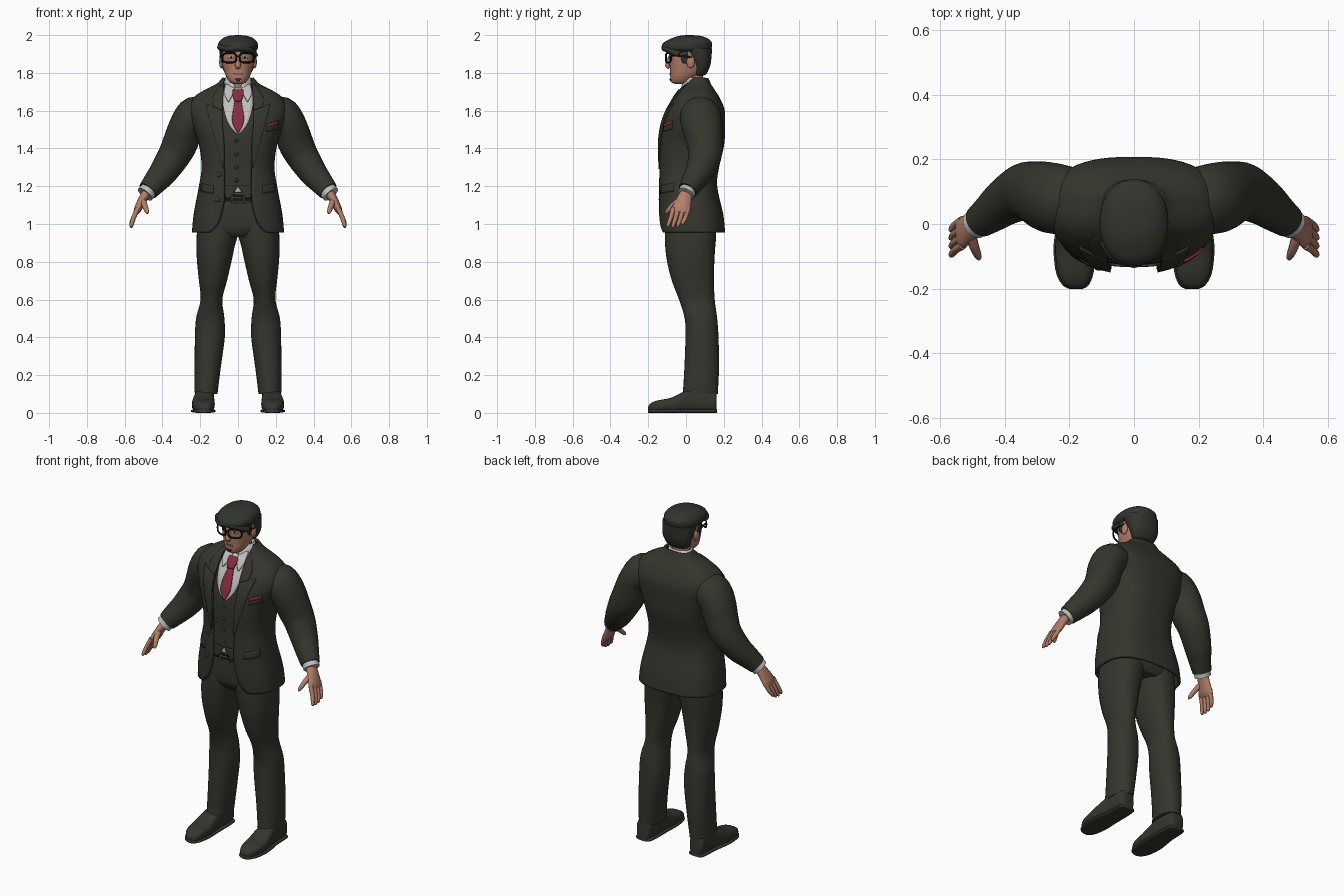
import bpy, bmesh, math
from mathutils import Vector

def mat(name, r, g, b):
    m = bpy.data.materials.new(name)
    m.diffuse_color = (r, g, b, 1)
    return m

SUIT = mat("suit_cloth", .036, .036, .027)
HAIR = mat("dark_hair", .032, .034, .026)
SKIN = mat("skin", .45, .21, .14)
SHIRT = mat("shirt_grey", .52, .52, .52)
TIE = mat("tie_red", .24, .026, .05)
BLACK = mat("frame_black", .008, .008, .008)
BUCKLE = mat("buckle_tan", .30, .17, .11)
LIP = mat("lip", .28, .10, .075)

# ---------- helpers ----------
def smooth(rows, steps=5):
    """Catmull-Rom interpolation between rows of numbers."""
    out = []
    for i in range(len(rows) - 1):
        p0, p1, p2, p3 = (rows[max(0, min(len(rows) - 1, i + k))] for k in (-1, 0, 1, 2))
        for s in range(steps):
            t = s / steps
            out.append([.5 * (2 * b + (c - a) * t + (2 * a - 5 * b + 4 * c - d) * t * t
                              + (3 * b - a - 3 * c + d) * t ** 3) for a, b, c, d in zip(p0, p1, p2, p3)])
    return out + [list(rows[-1])]

def at(rows, z):
    """Row at height z, linear between dense rows."""
    z = max(rows[0][0], min(rows[-1][0], z))
    for a, b in zip(rows, rows[1:]):
        if a[0] <= z <= b[0]:
            t = (z - a[0]) / max(b[0] - a[0], 1e-6)
            return [p + (q - p) * t for p, q in zip(a, b)]
    return rows[-1]

def spow(v, p):
    return math.copysign(abs(v) ** p, v)

def loft(name, rings, m, closed=True, thick=0):
    bm = bmesh.new()
    vs = [[bm.verts.new(p) for p in r] for r in rings]
    n = len(rings[0])
    for a, b in zip(vs, vs[1:]):
        for i in range(n if closed else n - 1):
            j = (i + 1) % n
            bm.faces.new((a[i], a[j], b[j], b[i]))
    if closed:
        bm.faces.new(vs[0])
        bm.faces.new(vs[-1])
    bmesh.ops.recalc_face_normals(bm, faces=bm.faces)
    me = bpy.data.meshes.new(name)
    bm.to_mesh(me)
    bm.free()
    me.materials.append(m)
    ob = bpy.data.objects.new(name, me)
    bpy.context.collection.objects.link(ob)
    if thick:
        mod = ob.modifiers.new("thickness", 'SOLIDIFY')
        mod.thickness, mod.offset = thick, 0
    return ob

def oval(z, xa, xb, yf, yb, p=.8, n=40, a0=None):
    """Rounded-box ring; a0 opens the front by that angle."""
    cx, rx, cy, ry = (xa + xb) / 2, (xb - xa) / 2, (yf + yb) / 2, (yb - yf) / 2
    angs = ([2 * math.pi * i / n for i in range(n)] if a0 is None else
            [a0 + (2 * math.pi - 2 * a0) * i / n for i in range(n + 1)])
    return [(cx + rx * spow(math.sin(a), p), cy - ry * spow(math.cos(a), p), z) for a in angs]

def body(name, rows, m, p=.8):
    return loft(name, [oval(z, -r, r, f, b, p) for z, r, f, b in rows], m)

def tube(name, rows, m, s=1, n=20, steps=4):
    """Tube through rows (x, y, z, radius in the xz plane, radius along y)."""
    rows = smooth(rows, steps)
    c = [Vector(r[:3]) for r in rows]
    rings = []
    for i, r in enumerate(rows):
        t = (c[min(i + 1, len(c) - 1)] - c[max(i - 1, 0)]).normalized()
        u = t.cross(Vector((0, 1, 0))).normalized()
        v = u.cross(t)
        pts = [c[i] + u * r[3] * math.cos(k * math.tau / n) + v * r[4] * math.sin(k * math.tau / n) for k in range(n)]
        rings.append([(q.x * s, q.y, q.z) for q in pts])
    return loft(name, rings, m)

def surf(rows, p, x, z):
    _, r, f, b = at(rows, z)
    k = min(abs(x) / max(r, .001), .99)
    return (f + b) / 2 - (b - f) / 2 * (1 - k ** (2 / p)) ** (p / 2)

def plate(name, edges, base, off, m, s=1, thick=.008, cols=8):
    """Cloth plate over a body front, edges = (x0, z0, x1, z1) per row."""
    rows, p = base
    rings = []
    for x0, z0, x1, z1 in smooth(edges, 3):
        ring = []
        for i in range(cols + 1):
            x, z = x0 + (x1 - x0) * i / cols, z0 + (z1 - z0) * i / cols
            ring.append((s * x, surf(rows, p, x, z) - off, z))
        rings.append(ring)
    return loft(name, rings, m, False, thick)

def blob(name, loc, size, m):
    bpy.ops.mesh.primitive_uv_sphere_add(segments=16, ring_count=10, location=loc)
    ob = bpy.context.object
    ob.name, ob.scale = name, size
    ob.data.materials.append(m)

def wire(name, pts, r, m, cyclic=False):
    cu = bpy.data.curves.new(name, 'CURVE')
    cu.dimensions, cu.bevel_depth, cu.bevel_resolution, cu.use_fill_caps = '3D', r, 2, True
    sp = cu.splines.new('POLY')
    sp.points.add(len(pts) - 1)
    for q, c in zip(sp.points, pts):
        q.co = (*c, 1)
    sp.use_cyclic_u = cyclic
    cu.materials.append(m)
    ob = bpy.data.objects.new(name, cu)
    bpy.context.collection.objects.link(ob)
    bpy.ops.object.select_all(action='DESELECT')
    bpy.context.view_layer.objects.active = ob
    ob.select_set(True)
    bpy.ops.object.convert(target='MESH')

# ---------- jacket and waistcoat: (z, half width, front y, back y) ----------
JP = .75
jacket = smooth([(.955, .237, -.135, .20), (1.05, .228, -.14, .19), (1.2, .20, -.14, .158), (1.3, .186, -.137, .168),
                 (1.42, .20, -.14, .195), (1.52, .235, -.127, .20), (1.60, .257, -.098, .198), (1.66, .235, -.062, .175),
                 (1.70, .18, -.035, .15), (1.735, .112, -.005, .128), (1.77, .078, .02, .112)])
opening = smooth([(.955, .15), (1.0, .105), (1.1, .075), (1.2, .07), (1.4, .075), (1.6, .085), (1.70, .078), (1.77, .075)])
rings = []
for z, r, f, b in jacket:
    k = min(at(opening, z)[1] / r, .93)
    rings.append(oval(z, -r, r, f, b, JP, 56, math.asin(k ** (1 / JP))))
loft("jacket", rings, SUIT, False, .014)
vest = [[z, r - .015, f + .014, b - .015] for z, r, f, b in jacket if 1.165 < z < 1.745]
body("waistcoat", vest, SUIT, JP)
J, V = (jacket, JP), (vest, JP)

# ---------- shirt, collar and tie ----------
plate("shirt_front", [(-.003, 1.475, .003, 1.475), (-.045, 1.52, .045, 1.52), (-.07, 1.58, .07, 1.58),
                      (-.082, 1.66, .082, 1.66), (-.07, 1.73, .07, 1.73)], V, .004, SHIRT)
loft("collar_band", [oval(z, -r, r, f, b, .95, 32, .25) for z, r, f, b in
                     ((1.69, .078, -.03, .115), (1.735, .07, -.02, .108), (1.775, .064, .0, .10))], SHIRT, False, .008)
plate("tie_blade", [(-.003, 1.483, .003, 1.483), (-.026, 1.525, .026, 1.525), (-.031, 1.57, .031, 1.57),
                    (-.017, 1.655, .017, 1.655)], V, .012, TIE)
plate("tie_knot", [(-.017, 1.65, .017, 1.65), (-.03, 1.69, .03, 1.69), (-.026, 1.708, .026, 1.708)], V, .02, TIE, thick=.014)

# ---------- trousers: legs as (z, inner x, outer x, front y, back y) ----------
body("trouser_seat", smooth([(.93, .12, -.08, .14), (.97, .205, -.108, .163), (1.05, .208, -.115, .16), (1.2, .178, -.11, .13)]), SUIT)
leg = smooth([(.10, .108, .228, -.02, .168), (.13, .105, .23, -.015, .17), (.25, .09, .23, -.008, .175),
              (.4, .07, .228, -.003, .172), (.5, .072, .222, -.007, .165), (.6, .083, .198, -.037, .152),
              (.7, .058, .207, -.075, .148), (.8, .035, .217, -.10, .15), (.88, .018, .22, -.11, .155),
              (.95, .0, .218, -.112, .16), (1.05, .0, .208, -.112, .155)])
shoe = smooth([(-.20, .165, .195, .032), (-.188, .145, .216, .05), (-.15, .13, .236, .066), (-.08, .123, .244, .08),
               (-.02, .125, .238, .108), (.04, .126, .228, .128), (.10, .126, .225, .128), (.15, .132, .221, .12),
               (.162, .143, .21, .10)])

def shoe_part(name, s, grow, z0, flat):
    rings = []
    for y, xi, xo, zt in shoe:
        c, h, zt = (xi + xo) / 2, (xo - xi) / 2 + grow, flat or zt
        rings.append([(s * (c + h * spow(math.sin(a), .65)), y * (1 + grow), z0 + (zt - z0) * (.5 - .5 * spow(math.cos(a), .65)))
                      for a in (k * math.tau / 24 for k in range(24))])
    loft(name, rings, SUIT)

body("belt", [(1.118, .198, -.119, .145), (1.155, .19, -.119, .14)], BLACK)
wire("buckle_frame", [(x, -.123, z) for x, z in ((-.031, 1.115), (.031, 1.115), (.031, 1.16), (-.031, 1.16))], .005, BUCKLE, True)
wire("buckle_pin", [(-.03, -.125, 1.138), (.02, -.125, 1.138)], .004, BUCKLE)
plate("shirt_gap", [(-.02, 1.168, .02, 1.168), (-.002, 1.195, .002, 1.195)], V, .004, SHIRT, thick=.006)

for s, side in ((1, "left"), (-1, "right")):
    loft(side + "_trouser_leg", [oval(z, min(s * a, s * b), max(s * a, s * b), f, k, .9, 32) for z, a, b, f, k in leg], SUIT)
    shoe_part(side + "_shoe", s, 0, .006, 0)
    shoe_part(side + "_sole", s, .005, 0, .02)
    # jacket details
    plate(side + "_lapel", [(.073, 1.29, .078, 1.30), (.073, 1.42, .12, 1.45), (.082, 1.53, .16, 1.59), (.083, 1.60, .17, 1.635)],
          J, .010, SUIT, s)
    plate(side + "_lapel_top", [(.083, 1.60, .125, 1.615), (.08, 1.65, .135, 1.665), (.076, 1.72, .088, 1.738)], J, .010, SUIT, s)
    plate(side + "_pocket_flap", [(.13, 1.16, .196, 1.172), (.13, 1.20, .19, 1.215)], J, .009, SUIT, s)
    plate(side + "_waistcoat_point", [(.045, 1.135, .052, 1.135), (.02, 1.165, .10, 1.165), (.004, 1.2, .10, 1.2)], V, .003, SUIT, s)
    plate(side + "_collar_flap", [(.048, 1.648, .054, 1.65), (.026, 1.69, .072, 1.69), (.014, 1.735, .066, 1.74)], V, .016, SHIRT, s)
    # sleeve, cuff and hand
    tube(side + "_sleeve", [(.17, .07, 1.57, .085, .10), (.225, .075, 1.572, .104, .108), (.272, .085, 1.52, .092, .108),
                            (.305, .098, 1.43, .093, .096), (.34, .10, 1.36, .086, .088), (.395, .07, 1.275, .075, .074),
                            (.44, .035, 1.22, .064, .061), (.477, .008, 1.176, .054, .051)], SUIT, s, 28)
    tube(side + "_cuff", [(.455, .022, 1.20, .046, .046), (.492, -.002, 1.157, .047, .045)], SHIRT, s, 24)
    tube(side + "_palm", [(.48, .005, 1.17, .026, .032), (.505, -.01, 1.13, .023, .04), (.53, -.025, 1.08, .02, .05),
                          (.541, -.03, 1.058, .013, .044)], SKIN, s)
    for i, name in enumerate(("index", "middle", "ring", "little")):
        y, d = -.066 + .026 * i, (.004, 0, .003, .016)[i]
        tube(f"{side}_{name}_finger", [(.53, y, 1.085, .013, .013), (.552, y - .014, 1.035, .012, .012),
                                       (.564, y - .028, .992 + d, .010, .010), (.566, y - .032, .98 + d, .004, .004)], SKIN, s, 10)
    tube(side + "_thumb", [(.508, -.025, 1.13, .018, .018), (.494, -.07, 1.098, .015, .015), (.482, -.10, 1.066, .011, .011),
                           (.479, -.11, 1.056, .004, .004)], SKIN, s, 10)

plate("breast_pocket", [(.152, 1.488, .208, 1.503), (.15, 1.517, .212, 1.535)], J, .009, SUIT)
plate("pocket_square", [(.154, 1.513, .212, 1.531), (.156, 1.530, .214, 1.547)], J, .012, TIE)
for x, z in ((-.1, 1.262), (-.108, 1.13)):
    blob("jacket_button", (x, surf(jacket, JP, x, z) - .008, z), (.014, .006, .014), SUIT)
for i in range(4):
    z = 1.44 - .07 * i
    blob("waistcoat_button", (-.008, surf(vest, JP, 0, z), z), (.010, .006, .010), SUIT)

# ---------- head ----------
tube("neck", [(0, .045, 1.66, .058, .058), (0, .04, 1.73, .055, .055), (0, .03, 1.80, .055, .058)], SKIN)
head = smooth([(1.742, .022, -.06, .01), (1.750, .042, -.077, .03), (1.775, .060, -.083, .06), (1.81, .074, -.084, .10),
               (1.85, .083, -.087, .115), (1.90, .086, -.09, .12), (1.95, .075, -.075, .11), (1.98, .04, -.03, .07)])
body("head", head, SKIN, .88)
H = (head, .88)
tube("nose", [(0, -.082, 1.895, .009, .008), (0, -.094, 1.86, .011, .010), (0, -.098, 1.838, .016, .012),
              (0, -.088, 1.824, .010, .006)], SKIN, 1, 12)
plate("mouth", [(-.024, 1.792, .024, 1.792), (-.02, 1.80, .02, 1.80)], H, .001, LIP, thick=.005)
plate("chin_beard", [(-.008, 1.756, .008, 1.756), (-.016, 1.770, .016, 1.770)], H, .002, HAIR, thick=.006)

for s, side in ((1, "left"), (-1, "right")):
    blob(side + "_ear", (s * .088, .025, 1.857), (.012, .022, .033), SKIN)
    blob(side + "_sideburn", (s * .082, -.008, 1.89), (.010, .02, .042), HAIR)
    plate(side + "_eye_white", [(.022, 1.877, .052, 1.877), (.024, 1.887, .050, 1.887)], H, .001, SHIRT, s, .004)
    plate(side + "_iris", [(.033, 1.876, .042, 1.876), (.033, 1.888, .042, 1.888)], H, .003, BLACK, s, .004)
    plate(side + "_eyebrow", [(.014, 1.903, .064, 1.908), (.014, 1.911, .062, 1.916)], H, .002, HAIR, s, .006)
    # glasses
    rim = []
    for k in range(24):
        a = k * math.tau / 24
        x = .045 + .036 * spow(math.cos(a), .6)
        rim.append((s * x, -.106 + .03 * (x / .085) ** 2, 1.88 + .025 * spow(math.sin(a), .6)))
    wire(side + "_glasses_rim", rim, .0048, BLACK, True)
    wire(side + "_glasses_arm", [(s * .081, -.078, 1.892), (s * .092, -.03, 1.89), (s * .093, .03, 1.882)], .005, BLACK)
wire("glasses_bridge", [(-.011, -.104, 1.886), (0, -.107, 1.889), (.011, -.104, 1.886)], .0045, BLACK)

# ---------- hair ----------
body("hair_top", smooth([(1.912, .088, -.098, .122), (1.925, .103, -.124, .133), (1.945, .106, -.128, .138), (1.965, .10, -.112, .134),
                         (1.985, .078, -.072, .11), (1.996, .048, -.035, .075), (2.0, .01, .0, .03)]), HAIR, .92)
body("hair_back", smooth([(1.785, .05, .05, .095), (1.80, .07, .04, .112), (1.85, .09, .03, .131), (1.93, .10, -.03, .138)]), HAIR, .9)
tube("hair_fringe", [(-.09, -.045, 1.935, .018, .025), (-.05, -.10, 1.928, .018, .022), (.01, -.112, 1.932, .016, .018),
                     (.065, -.085, 1.922, .016, .02), (.092, -.035, 1.90, .010, .02)], HAIR, 1, 14)

# ---------- shading ----------
bpy.ops.object.select_all(action='DESELECT')
for ob in bpy.context.scene.objects:
    if ob.type == 'MESH':
        ob.select_set(True)
        bpy.context.view_layer.objects.active = ob
bpy.ops.object.shade_smooth_by_angle(angle=math.radians(45))
